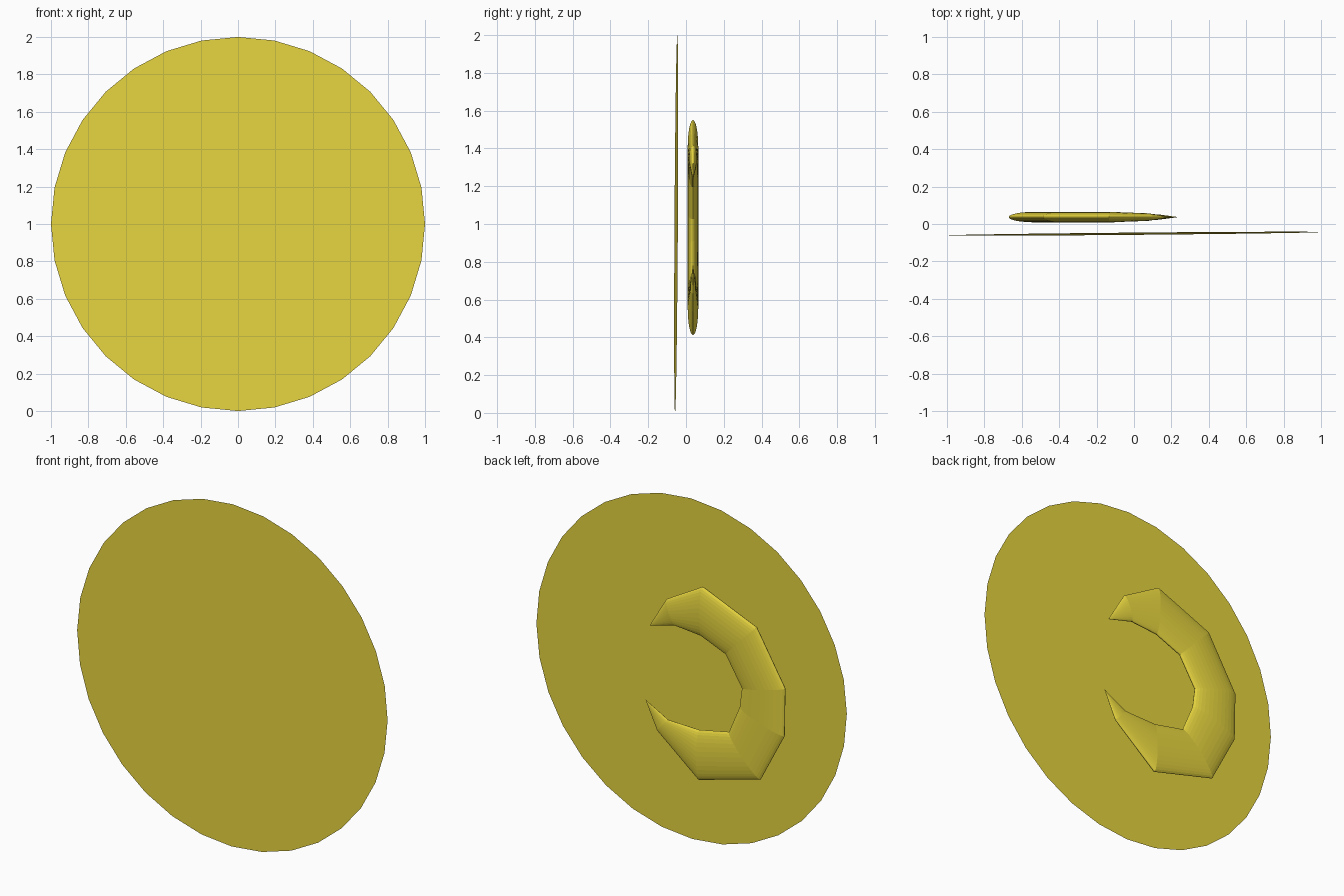
import bpy, bmesh, math
from mathutils import Vector

if "Cube" in bpy.data.objects:
    bpy.data.objects.remove(bpy.data.objects["Cube"])

gold = bpy.data.materials.new("gold")
gold.diffuse_color = (0.8, 0.67, 0.05, 1)
gold.use_nodes = True
gold.node_tree.nodes["Principled BSDF"].inputs["Base Color"].default_value = gold.diffuse_color


def finish(bm, name):
    bmesh.ops.recalc_face_normals(bm, faces=bm.faces)
    mesh = bpy.data.meshes.new(name)
    bm.to_mesh(mesh)
    bm.free()
    mesh.materials.append(gold)
    obj = bpy.data.objects.new(name, mesh)
    bpy.context.collection.objects.link(obj)
    return obj


# Thin, very slightly tilted disc facing the front
bm = bmesh.new()
ring = []
for i in range(32):
    a = math.tau * i / 32
    x, z = math.sin(a), math.cos(a)
    ring.append(bm.verts.new((x, -0.052 + 0.009 * x + 0.006 * z, 1 + z)))
bm.faces.new(ring)
disc = finish(bm, "disc")
disc.data.flip_normals() if disc.data.polygons[0].normal.y > 0 else None

# Crescent behind the disc: (outer x, outer z, inner x, inner z) per section
sections = [
    (0.10, 1.415, 0.045, 1.275),
    (-0.135, 1.55, -0.125, 1.26),
    (-0.485, 1.405, -0.285, 1.195),
    (-0.67, 1.095, -0.39, 1.025),
    (-0.665, 0.815, -0.375, 0.91),
    (-0.51, 0.52, -0.305, 0.745),
    (-0.11, 0.412, -0.11, 0.705),
    (0.16, 0.63, 0.09, 0.71),
]
SIDES, MID_Y = 32, 0.037
bm = bmesh.new()
loops = []
for ox, oz, ix, iz in sections:
    outer, inner = Vector((ox, MID_Y, oz)), Vector((ix, MID_Y, iz))
    mid, half = (outer + inner) / 2, (outer - inner) / 2
    thick = Vector((0, min(0.028, 0.27 * half.length), 0))
    loops.append([bm.verts.new(mid + half * math.cos(math.tau * k / SIDES)
                               + thick * math.sin(math.tau * k / SIDES))
                  for k in range(SIDES)])
for a, b in zip(loops, loops[1:]):
    for k in range(SIDES):
        n = (k + 1) % SIDES
        bm.faces.new((a[k], a[n], b[n], b[k]))

# Pointed tips
for loop, tip in ((loops[0], (0.21, MID_Y, 1.23)), (loops[-1], (0.237, MID_Y, 0.79))):
    point = bm.verts.new(tip)
    for k in range(SIDES):
        bm.faces.new((loop[k], loop[(k + 1) % SIDES], point))
finish(bm, "crescent")
